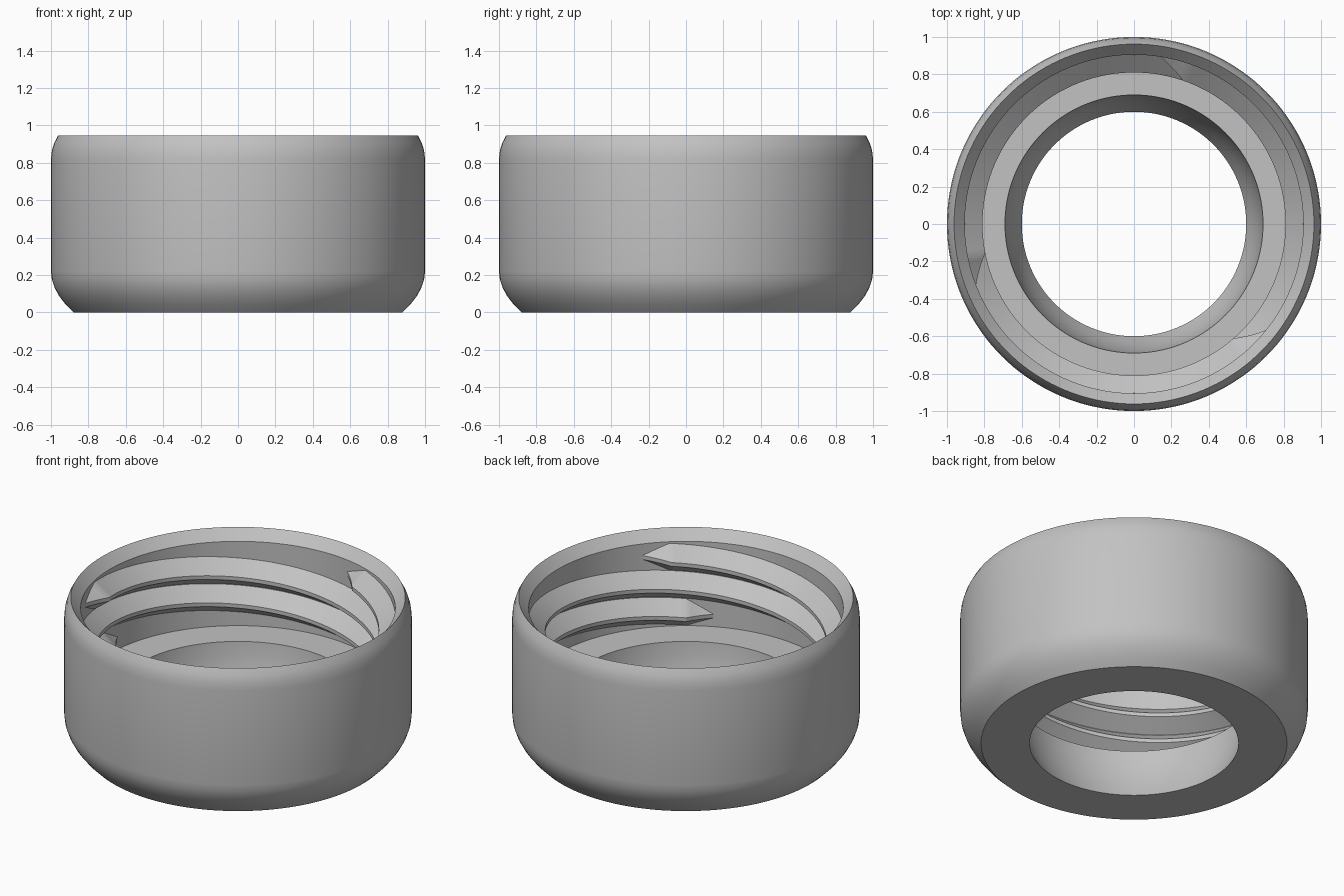
import bpy
import bmesh
from math import cos, sin, pi, radians

if "Cube" in bpy.data.objects:
    bpy.data.objects.remove(bpy.data.objects["Cube"], do_unlink=True)

grey = bpy.data.materials.new("plain_grey")
grey.use_nodes = True
colour = (0.54, 0.54, 0.54, 1)
grey.diffuse_color = colour
grey.node_tree.nodes["Principled BSDF"].inputs["Base Color"].default_value = colour


def loft(name, sections, closed):
    """Skin a list of equal cross-sections, as a ring or with end caps."""
    bm = bmesh.new()
    rows = [[bm.verts.new(p) for p in s] for s in sections]
    n = len(rows[0])
    pairs = list(zip(rows, rows[1:]))
    if closed:
        pairs.append((rows[-1], rows[0]))
    else:
        bm.faces.new(rows[0])
        bm.faces.new(rows[-1])
    for a, b in pairs:
        for i in range(n):
            j = (i + 1) % n
            bm.faces.new((a[i], a[j], b[j], b[i]))
    bmesh.ops.recalc_face_normals(bm, faces=bm.faces)
    mesh = bpy.data.meshes.new(name)
    bm.to_mesh(mesh)
    bm.free()
    mesh.materials.append(grey)
    obj = bpy.data.objects.new(name, mesh)
    bpy.context.collection.objects.link(obj)
    bpy.ops.object.select_all(action="DESELECT")
    obj.select_set(True)
    bpy.context.view_layer.objects.active = obj
    bpy.ops.object.shade_smooth_by_angle(angle=radians(30))
    return obj


def place(profile, angle):
    return [(r * cos(angle), r * sin(angle), z) for r, z in profile]


# Ring body: rounded outside, chamfered mouth, flat inner ledge, flared hole
WALL, CREST = 0.905, 0.81
outside = [(0.88, 0), (0.92, 0.04), (0.955, 0.085), (0.98, 0.13), (0.995, 0.175),
           (1, 0.22), (1, 0.82), (0.995, 0.865), (0.983, 0.905), (0.962, 0.945)]
inside = [(WALL, 0.88), (WALL, 0.345), (0.69, 0.345), (0.683, 0.26),
          (0.665, 0.17), (0.637, 0.08), (0.60, 0)]
SEGMENTS = 144
loft("cap_body", [place(outside + inside, 2 * pi * i / SEGMENTS)
                  for i in range(SEGMENTS)], True)

# Three-start internal thread, each run tapering into the wall at both ends
LEAD, SWEEP, TAPER, STEPS = 0.517, 266, 10, 133
for k in range(3):
    sections = []
    for i in range(STEPS + 1):
        turned = SWEEP * i / STEPS
        depth = max(0.01, min(1, turned / TAPER, (SWEEP - turned) / TAPER))
        z = 0.794 - LEAD * turned / 360
        tip = WALL - (WALL - CREST) * depth
        top, low = z + 0.012 + 0.078 * depth, z - 0.012 - 0.068 * depth
        profile = [(WALL + 0.015, top), (WALL, top), (tip, z + 0.012),
                   (tip, z - 0.012), (WALL, low), (WALL + 0.015, low)]
        sections.append(place(profile, radians(81 + 120 * k - turned)))
    loft(f"inner_thread_{k + 1}", sections, False)
